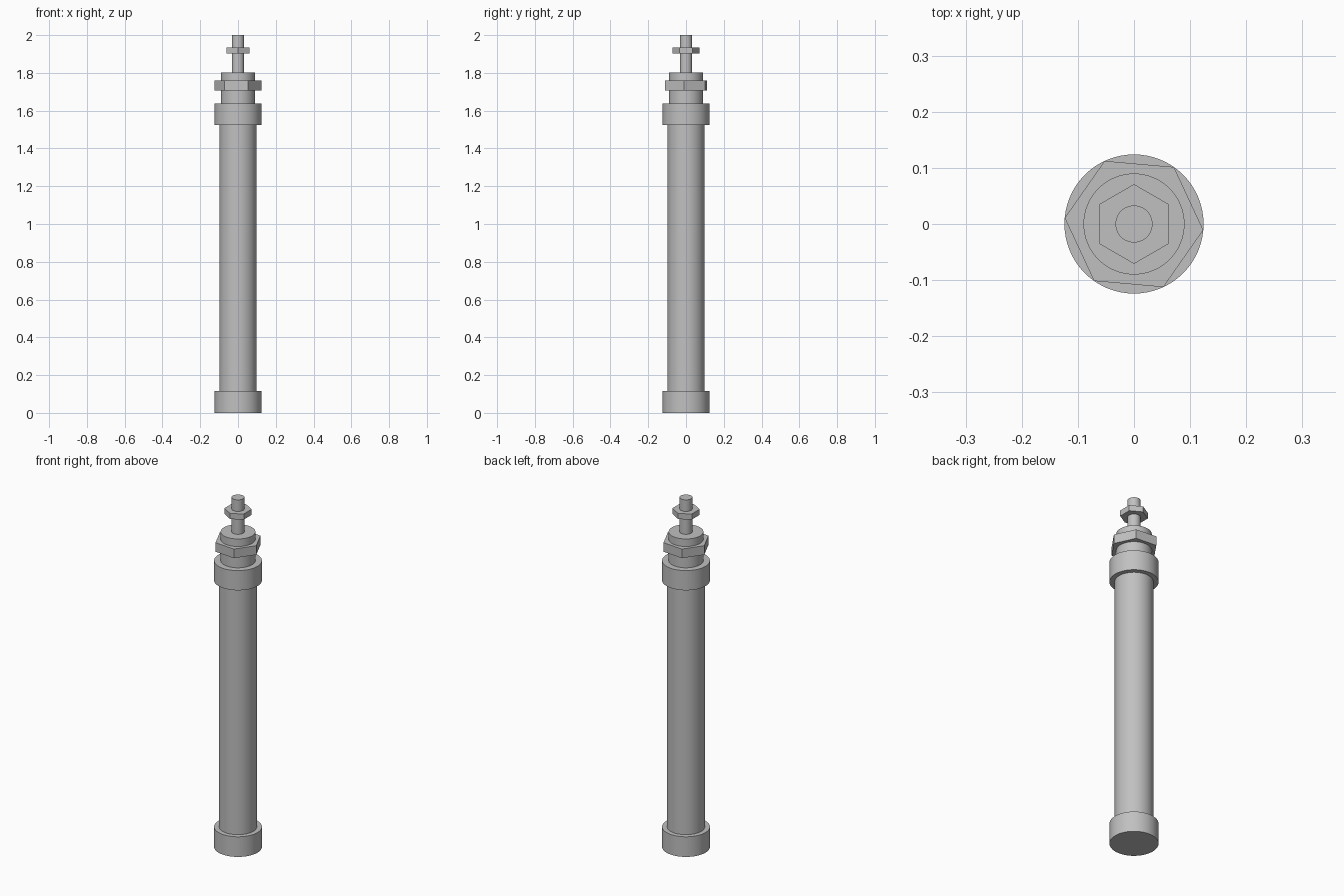
import bpy
from math import radians

cube = bpy.data.objects.get("Cube")
if cube:
    bpy.data.objects.remove(cube, do_unlink=True)

steel = bpy.data.materials.new("light grey steel")
steel.use_nodes = True
GREY = (0.53, 0.53, 0.53, 1)
steel.diffuse_color = GREY
steel.node_tree.nodes["Principled BSDF"].inputs["Base Color"].default_value = GREY


def prism(name, radius, bottom, top, sides=64, turn=0.0):
    """Upright prism; turn is the angle of its first corner from +x, in degrees."""
    bpy.ops.mesh.primitive_cylinder_add(
        vertices=sides, radius=radius, depth=top - bottom,
        location=(0, 0, (bottom + top) / 2))
    obj = bpy.context.object
    obj.name = name
    obj.rotation_euler.z = radians(turn - 90)
    obj.data.materials.append(steel)
    if sides > 6:
        bpy.ops.object.shade_smooth_by_angle(angle=radians(30))
    return obj


# Cylinder body with its two end caps
prism("rear_cap", 0.124, 0, 0.115)
prism("barrel", 0.098, 0.115, 1.525)
prism("front_cap", 0.124, 1.525, 1.638)

# Mounting neck and its nut
prism("mounting_neck", 0.09, 1.638, 1.803)
prism("mounting_nut", 0.124, 1.708, 1.76, sides=6, turn=-5)

# Piston rod and lock nut
prism("piston_rod", 0.033, 1.803, 2)
prism("rod_nut", 0.071, 1.902, 1.934, sides=6, turn=90)
